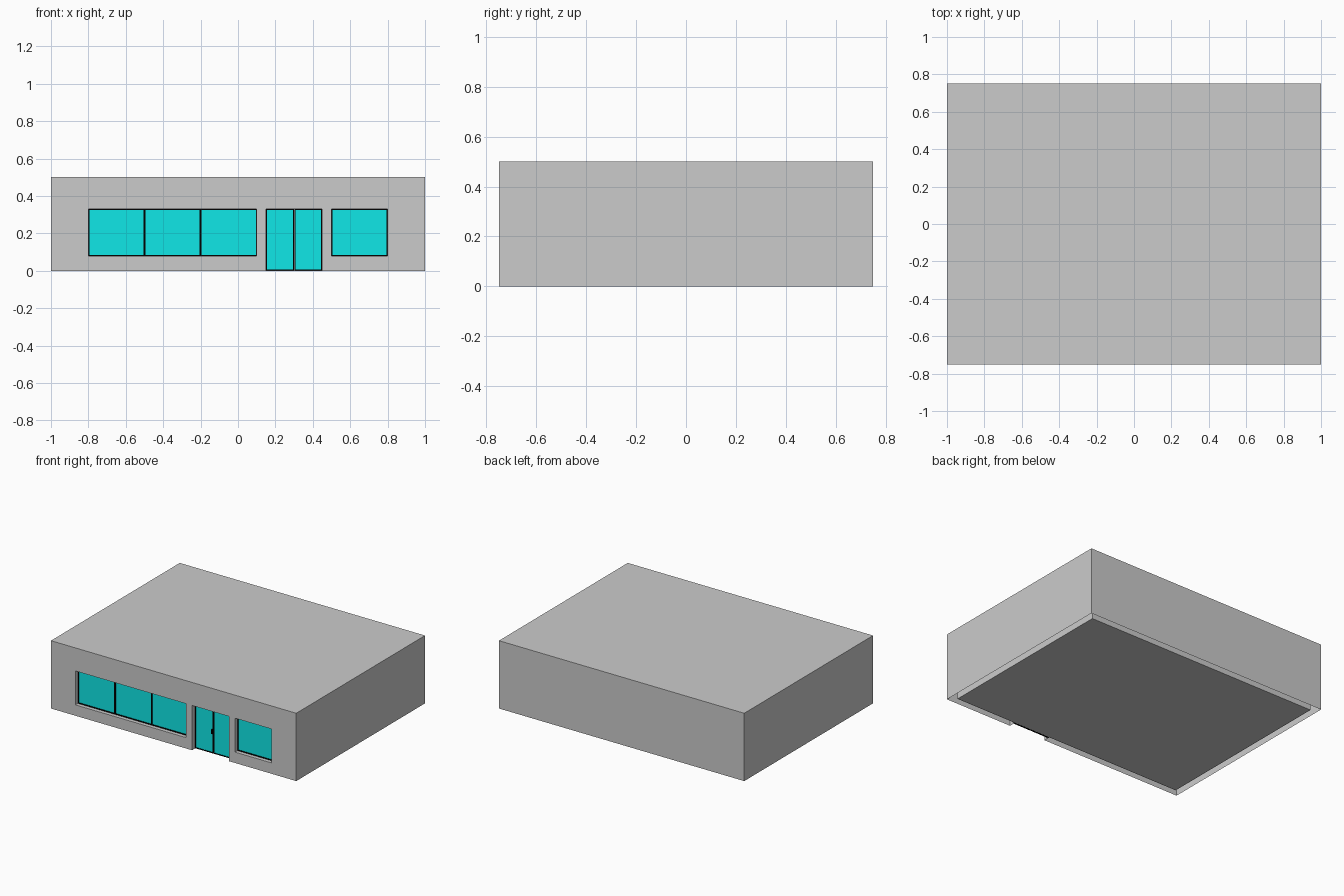
import bpy, bmesh

if "Cube" in bpy.data.objects:
    bpy.data.objects.remove(bpy.data.objects["Cube"])

X, Y, H, T = 1.0, 0.75, 0.5, 0.05      # half width, half depth, height, wall thickness
SILL, HEAD = 0.08, 0.33
DOOR = (0.15, 0.45)
WINDOWS = [(-0.8, 0.1, 3), (0.5, 0.8, 1)]   # x start, x end, panes


def material(name, color):
    m = bpy.data.materials.new(name)
    m.diffuse_color = color
    m.use_nodes = True
    m.node_tree.nodes["Principled BSDF"].inputs["Base Color"].default_value = m.diffuse_color
    return m


def add_box(bm, x0, x1, y0, y1, z0, z1):
    vs = bmesh.ops.create_cube(bm, size=1)["verts"]
    for v in vs:
        v.co = ((x0 + x1) / 2 + v.co.x * (x1 - x0),
                (y0 + y1) / 2 + v.co.y * (y1 - y0),
                (z0 + z1) / 2 + v.co.z * (z1 - z0))


def boxes(name, specs, mat=None):
    bm = bmesh.new()
    for s in specs:
        add_box(bm, *s)
    me = bpy.data.meshes.new(name)
    bm.to_mesh(me)
    bm.free()
    ob = bpy.data.objects.new(name, me)
    bpy.context.collection.objects.link(ob)
    if mat:
        me.materials.append(mat)
    return ob


def plane(name, hx, hy, z):
    me = bpy.data.meshes.new(name)
    me.from_pydata([(-hx, -hy, z), (hx, -hy, z), (hx, hy, z), (-hx, hy, z)], [], [(0, 1, 2, 3)])
    ob = bpy.data.objects.new(name, me)
    bpy.context.collection.objects.link(ob)
    return ob


def cut(target, spec):
    cutter = boxes("cutter", [spec])
    cutter.hide_render = True
    mod = target.modifiers.new("cut", 'BOOLEAN')
    mod.operation, mod.solver, mod.object = 'DIFFERENCE', 'EXACT', cutter
    bpy.context.view_layer.objects.active = target
    bpy.ops.object.modifier_apply(modifier=mod.name)
    bpy.data.objects.remove(cutter)


def frame_boxes(x0, x1, y0, y1, z0, z1, w):
    return [(x0, x0 + w, y0, y1, z0, z1), (x1 - w, x1, y0, y1, z0, z1),
            (x0 + w, x1 - w, y0, y1, z0, z0 + w), (x0 + w, x1 - w, y0, y1, z1 - w, z1)]


glass = material("glass", (0.005, 0.8, 0.8, 1))
black = material("black_frame", (0.0, 0.0, 0.0, 1))

# Walls: hollow shell with openings in the front
walls = boxes("walls", [(-X, X, -Y, Y, 0, H)])
cut(walls, (-X + T, X - T, -Y + T, Y - T, -0.1, H + 0.1))
for x0, x1, n in WINDOWS:
    cut(walls, (x0, x1, -Y - 0.1, -Y + 0.1, SILL, HEAD))
cut(walls, (*DOOR, -Y - 0.1, -Y + 0.1, -0.1, HEAD))

# The wall cavity is open at the base and capped by the roof sheet
bm = bmesh.new()
bm.from_mesh(walls.data)
ends = [f for f in bm.faces if abs(f.normal.z) > 0.9
        and (f.calc_center_median().z < 0.001 or f.calc_center_median().z > H - 0.001)]
bmesh.ops.delete(bm, geom=ends, context='FACES')
bm.to_mesh(walls.data)
bm.free()

# Roof and floor sheets
plane("roof", X, Y, H)
plane("floor", X - T, Y - T, 0.001)

# Windows: framed panes set back in the wall
for x0, x1, n in WINDOWS:
    step = (x1 - x0) / n
    frames, panes = [], []
    for i in range(n):
        a, b = x0 + i * step, x0 + (i + 1) * step
        frames += frame_boxes(a, b, -0.722, -0.702, SILL, HEAD, 0.005)
        panes.append((a + 0.005, b - 0.005, -0.715, -0.709, SILL + 0.005, HEAD - 0.005))
    boxes("window_frame", frames, black)
    boxes("window_glass", panes, glass)

# Double door: two framed leaves
mid = sum(DOOR) / 2
frames, panes = [], []
for a, b in ((DOOR[0], mid - 0.001), (mid + 0.001, DOOR[1])):
    frames += frame_boxes(a, b, -0.715, -0.702, 0.002, HEAD, 0.006)
    panes.append((a + 0.006, b - 0.006, -0.711, -0.706, 0.008, HEAD - 0.006))
boxes("door_frame", frames, black)
boxes("door_glass", panes, glass)

# Door handle: upright bar on two short posts
hx = mid - 0.004
boxes("door_handle", [(hx - 0.003, hx + 0.003, -0.73, -0.725, 0.15, 0.185),
                      (hx - 0.002, hx + 0.002, -0.725, -0.715, 0.154, 0.158),
                      (hx - 0.002, hx + 0.002, -0.725, -0.715, 0.177, 0.181)], black)
